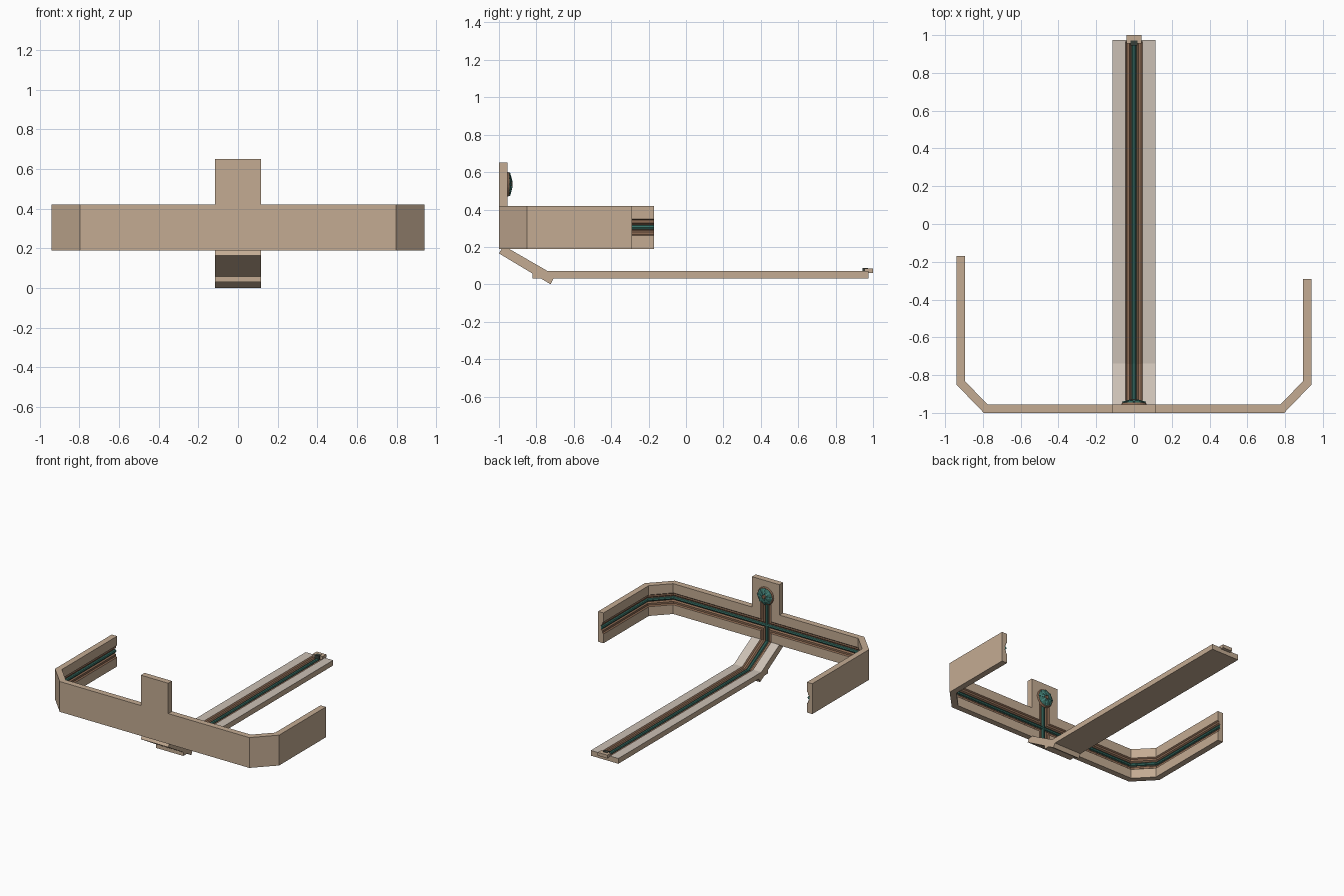
import bpy, bmesh, math
from mathutils import Vector, Matrix

if "Cube" in bpy.data.objects:
    bpy.data.objects.remove(bpy.data.objects["Cube"])


def mat(name, rgb):
    m = bpy.data.materials.new(name)
    m.diffuse_color = (*rgb, 1)
    m.use_nodes = True
    m.node_tree.nodes["Principled BSDF"].inputs["Base Color"].default_value = m.diffuse_color
    return m


TAN = mat("tan", (0.55, 0.41, 0.29))
PALE = mat("pale_top", (0.60, 0.53, 0.46))
BROWN = mat("brown", (0.27, 0.15, 0.09))
GREEN = mat("green", (0.04, 0.16, 0.13))
TEAL = mat("teal", (0.08, 0.30, 0.27))
DARK = mat("dark", (0.04, 0.05, 0.04))


def finish(bm, name, material):
    bmesh.ops.recalc_face_normals(bm, faces=bm.faces)
    me = bpy.data.meshes.new(name)
    bm.to_mesh(me)
    bm.free()
    me.materials.append(material)
    ob = bpy.data.objects.new(name, me)
    bpy.context.collection.objects.link(ob)
    return ob


def sweep(name, path, n, profile, material, extend=0.0):
    """Mitred sweep of profile (a: in-plane offset, b: along n) on a planar path."""
    p = [Vector(q) for q in path]
    n = Vector(n)
    t = [(b - a).normalized() for a, b in zip(p, p[1:])]
    p[0] -= t[0] * extend
    p[-1] += t[-1] * extend
    s = [n.cross(d) for d in t]
    s = [s[0]] + [(a + b) / (1 + a.dot(b)) for a, b in zip(s, s[1:])] + [s[-1]]
    bm = bmesh.new()
    rings = [[bm.verts.new(q + m * a + n * b) for a, b in profile] for q, m in zip(p, s)]
    k = len(profile)
    for r0, r1 in zip(rings, rings[1:]):
        for i in range(k):
            bm.faces.new((r0[i], r0[(i + 1) % k], r1[(i + 1) % k], r1[i]))
    bm.faces.new(rings[0])
    bm.faces.new(rings[-1][::-1])
    return finish(bm, name, material)


def box(name, lo, hi, material):
    lo, hi = Vector(lo), Vector(hi)
    bm = bmesh.new()
    bmesh.ops.create_cube(bm, size=1, matrix=Matrix.Translation((lo + hi) / 2)
                          @ Matrix.Diagonal((*(hi - lo), 1)))
    return finish(bm, name, material)


def boolean(ob, other, op):
    md = ob.modifiers.new(op, 'BOOLEAN')
    md.object, md.operation, md.solver = other, op, 'EXACT'
    md.material_mode = 'TRANSFER'
    bpy.context.view_layer.objects.active = ob
    bpy.ops.object.modifier_apply(modifier=md.name)


def groove(a0, b0):
    """Stepped groove section below surface a0, centred on b0."""
    half = [(0.01, 0.045), (0, 0.045), (-0.009, 0.038), (-0.009, 0.024), (-0.02, 0.016)]
    return [(a0 + a, b0 + b) for a, b in half] + [(a0 + a, b0 - b) for a, b in half[::-1]]


def tube(a0, b0, r=0.012):
    return [(a0 + r * math.cos(i * math.pi / 4), b0 + r * math.sin(i * math.pi / 4)) for i in range(8)]


T = 0.045
W = 0.115
BAND = [(-.94, -.17, 0), (-.94, -.85, 0), (-.795, -1, 0),
        (.795, -1, 0), (.94, -.85, 0), (.94, -.29, 0)]
SPINE = [(0, -.955, .535), (0, -.955, .195), (0, -.738, .07), (0, .965, .07)]
Z, X = (0, 0, 1), (1, 0, 0)

# wrap-around wall with raised tab
wall = sweep("wall_band", BAND, Z, [(0, .19), (T, .19), (T, .42), (0, .42)], TAN)
tab = box("tab", (-W, -1, .40), (W, -1 + T, .65), TAN)
boolean(wall, tab, 'UNION')

# floor plank and sloping ramp
floor = box("floor_plank", (-W, -.82, .03), (W, .975, .07), TAN)
bm = bmesh.new()
side = [(-1, .165), (-.976, .207), (-.70, .048), (-.724, 0)]
f = bm.faces.new([bm.verts.new((-W, y, z)) for y, z in side])
ext = bmesh.ops.extrude_face_region(bm, geom=[f])['geom']
bmesh.ops.translate(bm, vec=(2 * W, 0, 0), verts=[v for v in ext if isinstance(v, bmesh.types.BMVert)])
ramp = finish(bm, "ramp", TAN)
for ob in (floor, ramp):
    ob.data.materials.append(PALE)
    for poly in ob.data.polygons:
        if poly.normal.z > 0.75:
            poly.material_index = 1

# stepped grooves
cut_band = sweep("band_groove_cutter", BAND, Z, groove(T, .305), BROWN, 0.02)
cut_spine = sweep("spine_groove_cutter", SPINE, X, groove(0, 0), BROWN)
boolean(wall, cut_band, 'DIFFERENCE')
for ob in (wall, ramp, floor):
    boolean(ob, cut_spine, 'DIFFERENCE')
for ob in (tab, cut_band, cut_spine):
    bpy.data.objects.remove(ob)

# green cords lying in the grooves
sweep("band_cord", BAND, Z, tube(T - .017, .305), GREEN)
sweep("spine_cord", SPINE, X, tube(-.017, 0), GREEN)

# end clip on the plank
box("end_clip", (-.04, .955, .06), (.04, 1, .085), TAN)
box("end_clip_pin", (-.018, .945, .06), (.018, .972, .088), DARK)

# round boss on the tab: base, rim, spokes, hub
C = Matrix.Translation((0, -.955, .535)) @ Matrix.Rotation(-math.pi / 2, 4, 'X')


def disc(name, r1, r2, z0, z1, material, n=24):
    bm = bmesh.new()
    bmesh.ops.create_cone(bm, cap_ends=True, segments=n, radius1=r1, radius2=r2, depth=z1 - z0,
                          matrix=C @ Matrix.Translation((0, 0, (z0 + z1) / 2)))
    return finish(bm, name, material)


disc("boss_rim", .070, .062, -.005, .010, BROWN)
disc("boss_base", .062, .040, .008, .020, GREEN)
disc("boss_hub", .018, .012, .015, .028, BROWN, 12)
bm = bmesh.new()
for i in range(8):
    bmesh.ops.create_cube(bm, size=1, matrix=C @ Matrix.Rotation(i * math.pi / 4, 4, 'Z')
                          @ Matrix.Translation((.038, 0, .012))
                          @ Matrix.Rotation(.25, 4, 'Y') @ Matrix.Diagonal((.046, .009, .018, 1)))
finish(bm, "boss_spokes", TEAL)
